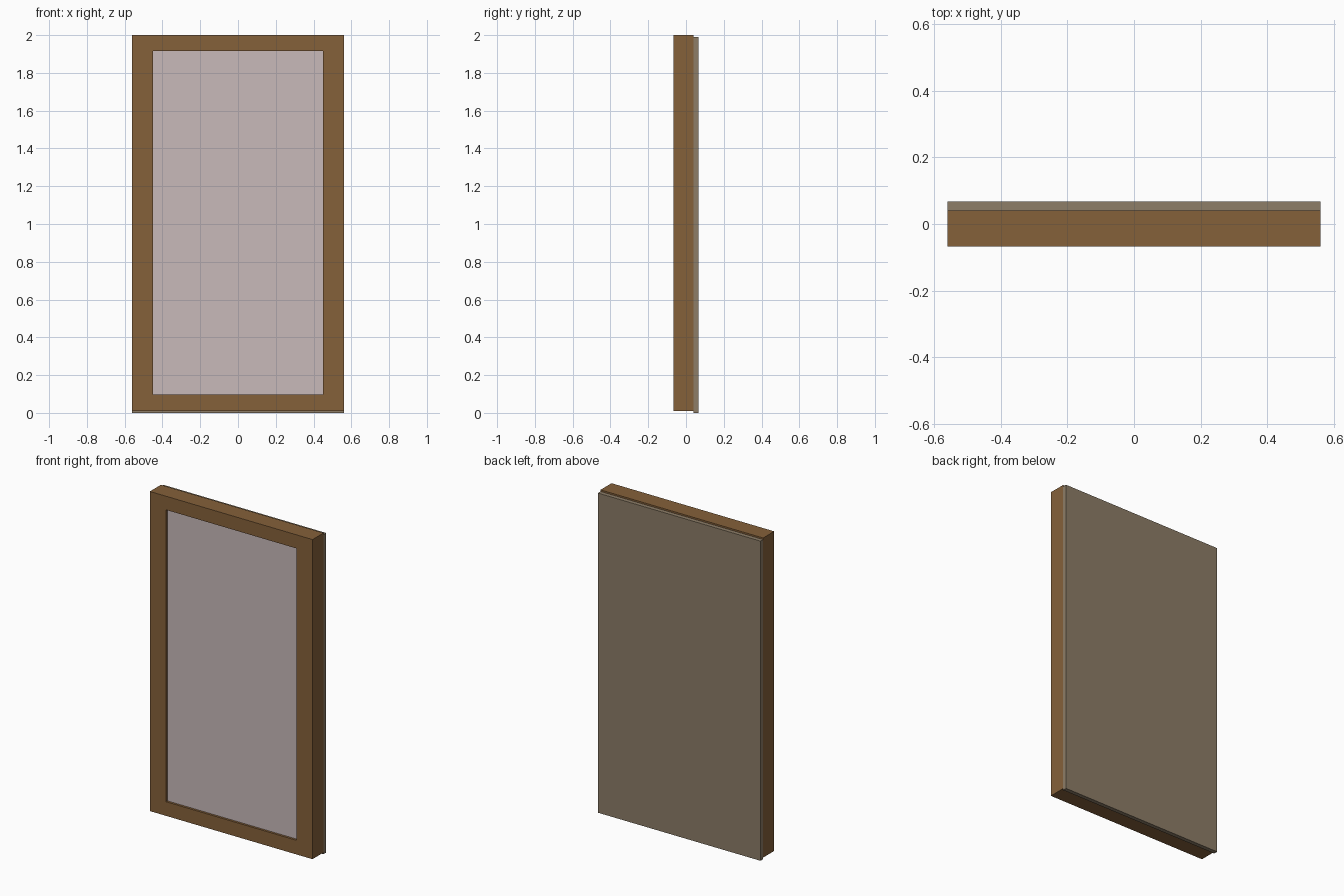
import bpy, bmesh

if "Cube" in bpy.data.objects:
    bpy.data.objects.remove(bpy.data.objects["Cube"])

W, IW = 0.56, 0.45            # outer / inner half widths
Z0, Z1 = 0.01, 2.0            # frame bottom / top
IZ0, IZ1 = 0.098, 1.915       # opening bottom / top
FRONT, MID, BACK = -0.067, 0.041, 0.067


def material(name, color):
    m = bpy.data.materials.new(name)
    m.diffuse_color = (*color, 1)
    m.use_nodes = True
    m.node_tree.nodes["Principled BSDF"].inputs["Base Color"].default_value = m.diffuse_color
    return m


def extruded(name, outline, y0, y1, mat):
    """Extrude an x-z outline from y0 to y1."""
    bm = bmesh.new()
    face = bm.faces.new([bm.verts.new((x, y0, z)) for x, z in outline])
    ext = bmesh.ops.extrude_face_region(bm, geom=[face])
    verts = [v for v in ext["geom"] if isinstance(v, bmesh.types.BMVert)]
    bmesh.ops.translate(bm, verts=verts, vec=(0, y1 - y0, 0))
    bmesh.ops.recalc_face_normals(bm, faces=bm.faces)
    me = bpy.data.meshes.new(name)
    bm.to_mesh(me)
    bm.free()
    me.materials.append(mat)
    ob = bpy.data.objects.new(name, me)
    bpy.context.collection.objects.link(ob)
    return ob


def rect(hw, z0, z1):
    return [(-hw, z0), (hw, z0), (hw, z1), (-hw, z1)]


wood = material("wood", (0.235, 0.119, 0.042))
glass = material("mirror_glass", (0.58, 0.49, 0.49))
board = material("backing", (0.266, 0.205, 0.136))

# Frame: sides and bottom in one U, mitred to the top rail
extruded("frame_sides_and_bottom",
         [(-W, Z1), (-W, Z0), (W, Z0), (W, Z1),
          (IW, IZ1), (IW, IZ0), (-IW, IZ0), (-IW, IZ1)], FRONT, MID, wood)
extruded("frame_top", [(-W, Z1), (-IW, IZ1), (IW, IZ1), (W, Z1)],
         FRONT, MID, wood)

# Slightly recessed pane filling the opening
extruded("mirror_pane", rect(IW, IZ0, IZ1), -0.053, MID, glass)

# Backing board, sitting a little lower than the frame
extruded("back_panel", rect(W, 0.0, 1.99), MID, BACK, board)
